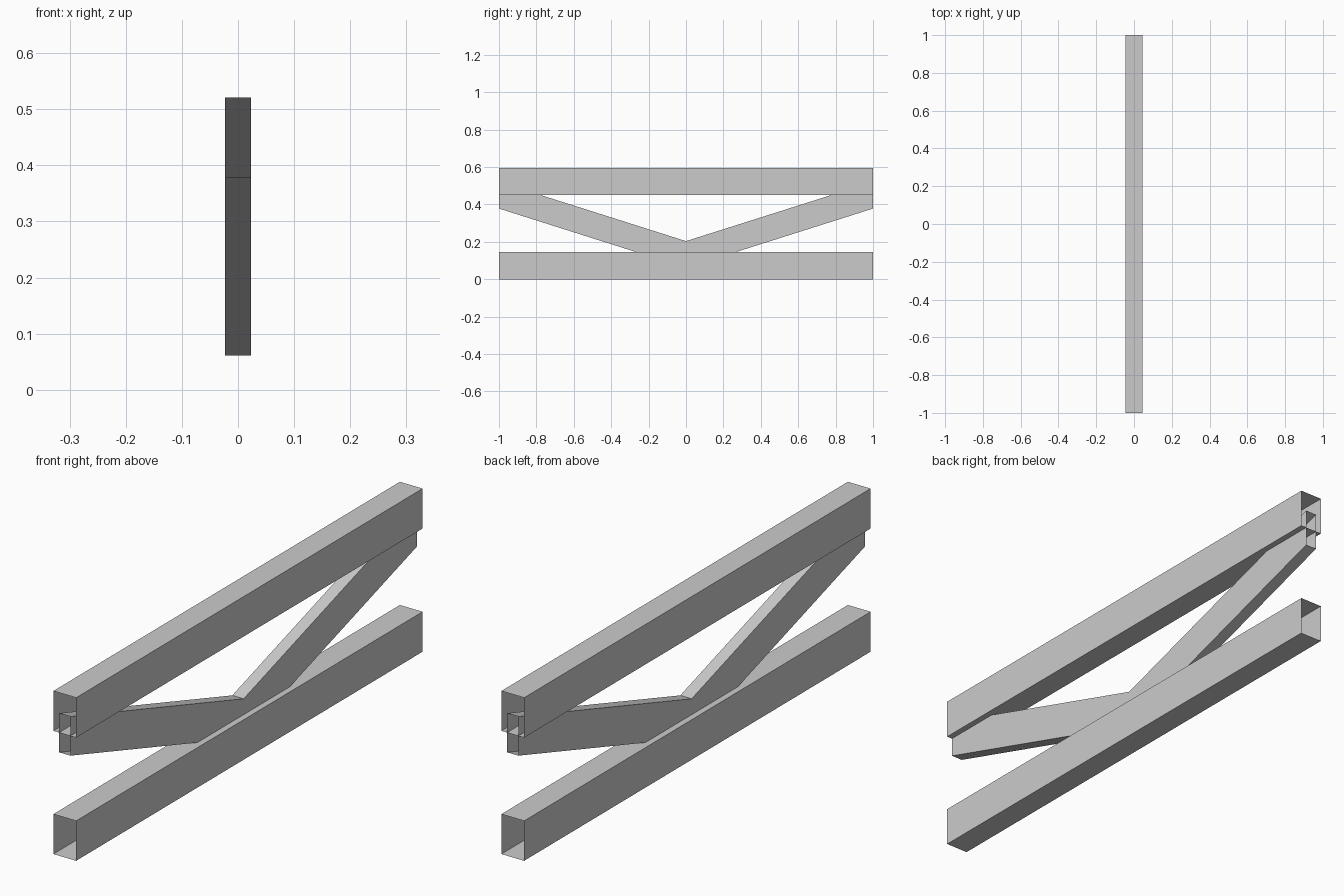
import bpy, bmesh

if "Cube" in bpy.data.objects:
    bpy.data.objects.remove(bpy.data.objects["Cube"])

grey = bpy.data.materials.new("light_grey")
grey.diffuse_color = (0.6, 0.6, 0.6, 1)
grey.use_nodes = True
grey.node_tree.nodes["Principled BSDF"].inputs["Base Color"].default_value = grey.diffuse_color


def open_tube(name, half_width, height, path):
    """Thin open-ended rectangular tube along (y, bottom z) points."""
    bm = bmesh.new()
    rings = []
    for y, z in path:
        corners = [(-half_width, z), (half_width, z),
                   (half_width, z + height), (-half_width, z + height)]
        rings.append([bm.verts.new((x, y, h)) for x, h in corners])
    for a, b in zip(rings, rings[1:]):
        for i in range(4):
            j = (i + 1) % 4
            bm.faces.new((a[i], a[j], b[j], b[i]))
    # make the walls face outward
    bm.normal_update()
    for f in bm.faces:
        if abs(f.normal.x) > 0.9:
            if f.normal.x * f.calc_center_median().x < 0:
                bmesh.ops.reverse_faces(bm, faces=bm.faces[:])
            break
    mesh = bpy.data.meshes.new(name)
    bm.to_mesh(mesh)
    bm.free()
    mesh.materials.append(grey)
    obj = bpy.data.objects.new(name, mesh)
    bpy.context.collection.objects.link(obj)
    return obj


# Straight chords
for name, z in (("bottom_chord", 0.0), ("top_chord", 0.45)):
    open_tube(name, 0.046, 0.146, [(-1, z), (1, z)])

# V-shaped brace, with its ends and its bend set into the chords
open_tube("diagonal_brace", 0.023, 0.143, [(-1, 0.378), (0, 0.061), (1, 0.378)])
